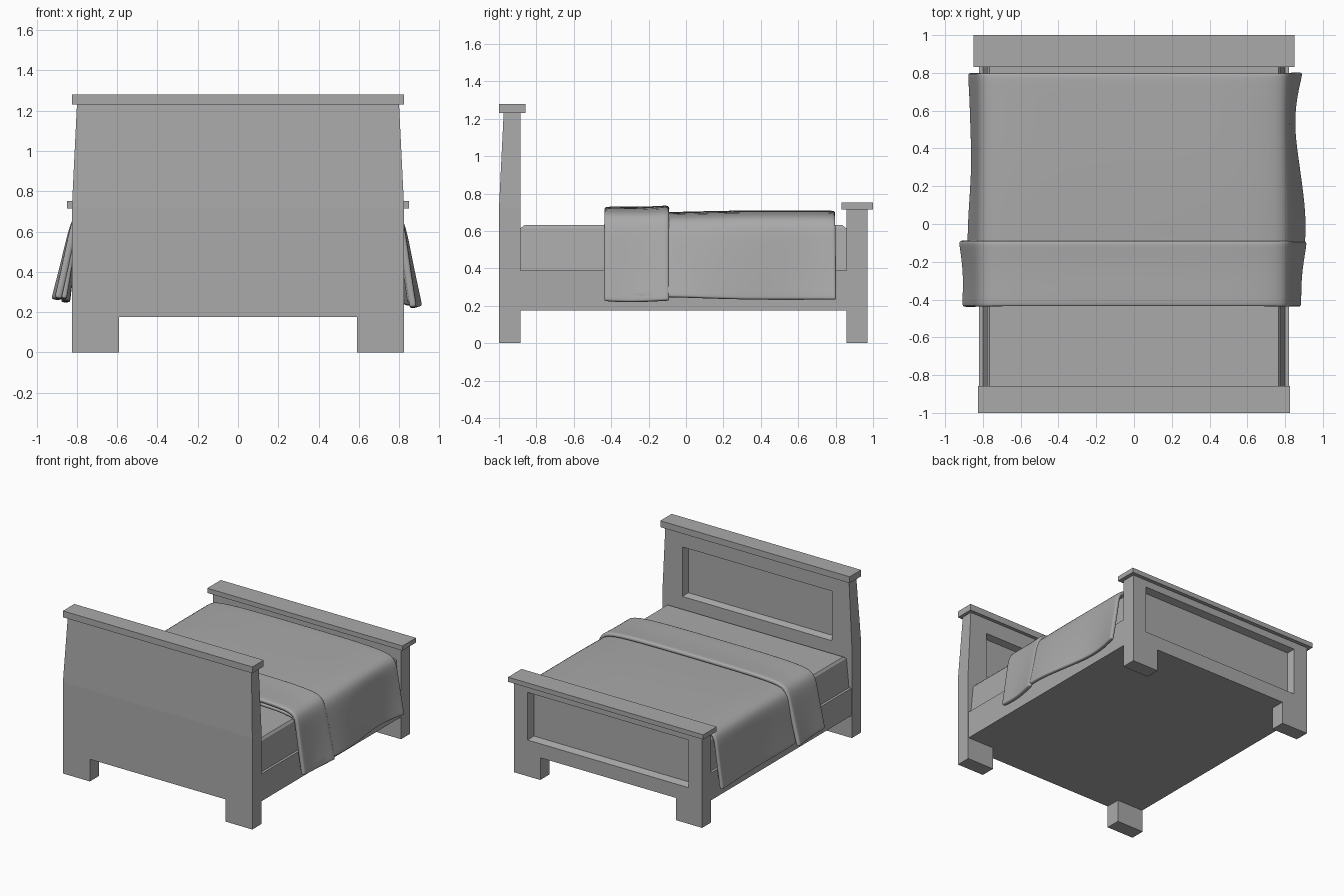
import bpy, bmesh
from mathutils import Vector

if "Cube" in bpy.data.objects:
    bpy.data.objects.remove(bpy.data.objects["Cube"])


def material(name, v):
    m = bpy.data.materials.new(name)
    m.diffuse_color = (v, v, v, 1)
    m.use_nodes = True
    m.node_tree.nodes["Principled BSDF"].inputs["Base Color"].default_value = m.diffuse_color
    return m


GREY = material("plain grey", 0.4)


def make(name, bm):
    bmesh.ops.recalc_face_normals(bm, faces=bm.faces[:])
    me = bpy.data.meshes.new(name)
    bm.to_mesh(me)
    bm.free()
    me.materials.append(GREY)
    ob = bpy.data.objects.new(name, me)
    bpy.context.collection.objects.link(ob)
    return ob


def extrude_outline(half, y0, y1):
    """Mirror a half outline (x, z), listed bottom to top, and extrude it along y."""
    pts = half + [(-x, z) for x, z in reversed(half)]
    bm = bmesh.new()
    a = [bm.verts.new((x, y0, z)) for x, z in pts]
    b = [bm.verts.new((x, y1, z)) for x, z in pts]
    n = len(pts)
    bm.faces.new(a)
    bm.faces.new(b[::-1])
    for i in range(n):
        j = (i + 1) % n
        bm.faces.new((a[i], b[i], b[j], a[j]))
    return bm


def box(name, x, y0, y1, z0, z1):
    return make(name, extrude_outline([(x, z0), (x, z1)], y0, y1))


def carve(ob, x, z0, z1, y_open, y_deep, slope):
    """Cut a recessed panel with sloping sides."""
    bm = bmesh.new()
    over = 0.3
    y_out = y_open + (y_open - y_deep) * over
    rings = []
    for y, s in ((y_out, -slope * over), (y_deep, slope)):
        rings.append([bm.verts.new(p) for p in (
            (-x + s, y, z0 + s), (x - s, y, z0 + s), (x - s, y, z1 - s), (-x + s, y, z1 - s))])
    a, b = rings
    bm.faces.new(a)
    bm.faces.new(b[::-1])
    for i in range(4):
        j = (i + 1) % 4
        bm.faces.new((a[i], b[i], b[j], a[j]))
    cutter = make("panel_cutter", bm)
    cutter.hide_render = True
    mod = ob.modifiers.new("panel", 'BOOLEAN')
    mod.object = cutter
    mod.solver = 'EXACT'
    bpy.context.view_layer.objects.active = ob
    bpy.ops.object.modifier_apply(modifier=mod.name)
    bpy.data.objects.remove(cutter)


# Headboard: notched feet, upper part tapering inwards and backwards
bm = extrude_outline([(0.59, 0.175), (0.59, 0), (0.825, 0), (0.825, 0.72), (0.80, 1.23)], -1.0, -0.885)
bend = [v for v in bm.verts if v.co.y < -0.95 and abs(v.co.z - 0.72) < 0.01]
bmesh.ops.connect_verts(bm, verts=bend)
for v in bm.verts:
    if v.co.z > 1.2 and v.co.y < -0.95:
        v.co.y = -0.975
headboard = make("headboard", bm)
carve(headboard, 0.65, 0.72, 1.11, -0.885, -0.935, 0.015)
box("headboard_cap", 0.825, -1.0, -0.858, 1.23, 1.28)

# Footboard with a panel on its outer side
footboard = make("footboard", extrude_outline(
    [(0.59, 0.175), (0.59, 0), (0.82, 0), (0.82, 0.72)], 0.857, 0.97))
carve(footboard, 0.70, 0.285, 0.66, 0.97, 0.915, 0.015)
box("footboard_cap", 0.85, 0.832, 1.0, 0.715, 0.752)

# Base with side rails, and mattress with sloped sides
box("bed_base", 0.82, -0.885, 0.857, 0.175, 0.39)
bm = extrude_outline([(0.80, 0.39), (0.778, 0.615), (0.765, 0.632)], -0.885, 0.857)
for v in bm.verts:
    if v.co.z > 0.625:
        v.co.y *= 0.975
make("mattress", bm)


def cloth(name, stations, thickness):
    """Loft a draped sheet; stations are (y, top z, left hem x, right hem x, left hem z, right hem z)."""
    # (share of the outward flare, share of the drop)
    drape = [(1, 1), (0.97, 0.97), (0.62, 0.65), (0.3, 0.32), (0.05, 0.12), (-0.28, 0.02)]
    bm = bmesh.new()
    rows = []
    for y, top, hl, hr, zl, zr in stations:
        row = []
        for f, d in drape:
            row.append((-(0.815 + (hl - 0.815) * f) if f > 0 else -0.75, top - (top - zl) * d))
        row += [(-0.4, top), (0, top), (0.4, top)]
        for f, d in reversed(drape):
            row.append((0.815 + (hr - 0.815) * f if f > 0 else 0.75, top - (top - zr) * d))
        rows.append([bm.verts.new((x, y, z)) for x, z in row])
    for a, b in zip(rows, rows[1:]):
        for i in range(len(a) - 1):
            bm.faces.new((a[i], a[i + 1], b[i + 1], b[i]))
    bm.normal_update()
    ob = make(name, bm)
    # make sure the outside faces up
    if sum((p.normal.z for p in ob.data.polygons)) < 0:
        ob.data.flip_normals()
    sol = ob.modifiers.new("thickness", 'SOLIDIFY')
    sol.thickness = thickness
    sol.offset = -1
    sub = ob.modifiers.new("smooth", 'SUBSURF')
    sub.levels = sub.render_levels = 2
    ob.data.polygons.foreach_set("use_smooth", [True] * len(ob.data.polygons))
    return ob


# Blanket hanging over both sides
cloth("blanket", [
    (-0.43, 0.685, 0.88, 0.87, 0.27, 0.25), (-0.41, 0.695, 0.88, 0.87, 0.27, 0.25),
    (-0.12, 0.70, 0.885, 0.91, 0.27, 0.25), (0.05, 0.705, 0.88, 0.915, 0.26, 0.245),
    (0.3, 0.71, 0.86, 0.88, 0.25, 0.235), (0.5, 0.71, 0.868, 0.85, 0.25, 0.235),
    (0.65, 0.71, 0.872, 0.86, 0.25, 0.235), (0.78, 0.71, 0.88, 0.89, 0.25, 0.235),
    (0.80, 0.705, 0.88, 0.895, 0.25, 0.235)], 0.03)

# Turned-down band of the blanket
cloth("blanket_fold", [
    (-0.44, 0.725, 0.91, 0.885, 0.275, 0.23), (-0.42, 0.732, 0.912, 0.888, 0.27, 0.225),
    (-0.27, 0.728, 0.905, 0.888, 0.265, 0.22), (-0.12, 0.735, 0.925, 0.915, 0.265, 0.23),
    (-0.09, 0.738, 0.932, 0.918, 0.265, 0.23)], 0.035)
